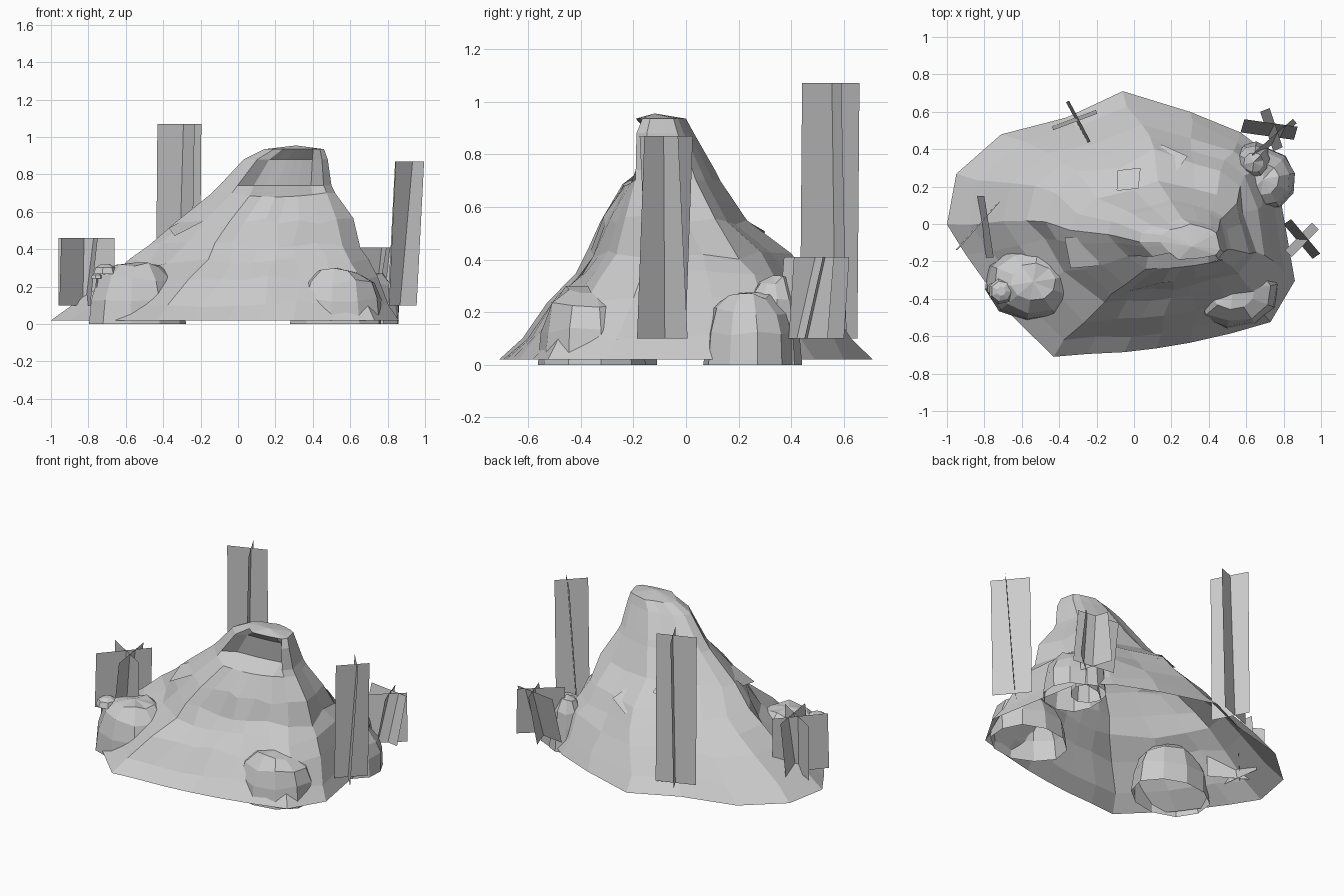
import bpy, bmesh, math, random
from mathutils import Vector

if "Cube" in bpy.data.objects:
    bpy.data.objects.remove(bpy.data.objects["Cube"])

random.seed(4)
grey = bpy.data.materials.new("pale_stone_grey")
grey.diffuse_color = (0.6, 0.6, 0.6, 1)
grey.use_nodes = True
grey.node_tree.nodes["Principled BSDF"].inputs["Base Color"].default_value = grey.diffuse_color


def add_object(name, bm):
    me = bpy.data.meshes.new(name)
    bm.to_mesh(me)
    bm.free()
    me.materials.append(grey)
    ob = bpy.data.objects.new(name, me)
    bpy.context.collection.objects.link(ob)
    return ob


# Mound: base outline refitted into a shrinking box at each height
outline = [(-1, 0), (-.95, .27), (-.71, .48), (-.36, .57), (-.06, .71), (.3, .6),
           (.57, .49), (.74, .36), (.79, .1), (.86, -.3), (.73, -.52), (.52, -.58), (.3, -.63),
           (.12, -.66), (-.05, -.68), (-.25, -.69), (-.43, -.705), (-.7, -.44), (-.9, -.16)]
# height, x min, x max, y min, y max
levels = [(.02, -1, .86, -.705, .71), (.11, -.87, .80, -.62, .64),
          (.25, -.69, .75, -.51, .54), (.34, -.56, .69, -.43, .47),
          (.42, -.46, .64, -.37, .39), (.55, -.34, .60, -.31, .23),
          (.70, -.14, .52, -.24, .13), (.74, -.10, .50, -.235, .11),
          (.88, .03, .48, -.22, .03), (.935, .14, .46, -.19, .0)]
bm = bmesh.new()
rings = []
for i, (z, x0, x1, y0, y1) in enumerate(levels):
    ring = []
    for px, py in outline:
        x = x0 + (px + 1) / 1.86 * (x1 - x0)
        y = y0 + (py + .7) / 1.41 * (y1 - y0)
        dz = 0
        if 0 < i < 6:
            x += random.uniform(-.02, .02)
            y += random.uniform(-.015, .015)
            dz = random.uniform(-.02, .02)
        # hollow under the summit, open to the front
        if i in (7, 8) and py < -.55 and .04 < x < .42:
            y += .11 if i == 7 else .08
        # front lip of the hollow dips in the middle
        if i == 6 and py < -.5:
            dz = -.02 + .3 * (x - .2) ** 2
        ring.append(bm.verts.new((x, y, z + dz)))
    rings.append(ring)
n = len(outline)
for a, b in zip(rings, rings[1:]):
    for k in range(n):
        j = (k + 1) % n
        bm.faces.new((a[j], a[k], b[k], b[j]))
top = bm.verts.new((.31, -.12, .955))
for k in range(n):
    bm.faces.new((rings[-1][(k + 1) % n], rings[-1][k], top))
bmesh.ops.recalc_face_normals(bm, faces=bm.faces)
add_object("mound", bm)


# Boulders: chunky domes with steep sides, open underneath
def boulder(name, x, y, rx, ry, h, sides=10):
    bm = bmesh.new()
    rs = []
    for s, z in ((1, 0), (.94, .42), (.8, .74), (.48, .95)):
        ring = []
        for k in range(sides):
            a = 2 * math.pi * (k + .3) / sides
            q = s * random.uniform(.95, 1.03)
            dz = random.uniform(-.05, .05) if z else 0
            ring.append(bm.verts.new((x + rx * q * math.cos(a), y + ry * q * math.sin(a),
                                      h * (z + dz))))
        rs.append(ring)
    for a, b in zip(rs, rs[1:]):
        for k in range(sides):
            j = (k + 1) % sides
            bm.faces.new((a[k], a[j], b[j], b[k]))
    tip = bm.verts.new((x, y, h))
    for k in range(sides):
        bm.faces.new((rs[-1][k], rs[-1][(k + 1) % sides], tip))
    add_object(name, bm)


boulder("boulder_front_right", .53, -.36, .25, .205, .30)
boulder("boulder_back_right", .69, .24, .18, .175, .275)
boulder("boulder_back_upper", .64, .33, .11, .11, .34)
boulder("boulder_front_left", -.54, -.31, .26, .21, .33)


# Plant cards: crossed upright sheets that lean slightly
def cards(name, sheets, z0, z1):
    bm = bmesh.new()
    for ax, ay, bx, by, lx, ly in sheets:
        pts = [(ax - lx, ay - ly, z0), (bx - lx, by - ly, z0),
               (bx + lx, by + ly, z1), (ax + lx, ay + ly, z1)]
        bm.faces.new([bm.verts.new(p) for p in pts])
    add_object(name, bm)


cards("tall_plant_right", [(.82, .012, .975, -.172, .02, .014),
                           (.825, -.158, .97, -.012, .018, -.018)], .1, .87)
cards("tall_plant_back", [(-.435, .512, -.2, .6, .004, -.01),
                          (-.355, .655, -.24, .437, .008, .004)], .1, 1.07)
cards("bush_left", [(-.96, .08, -.66, -.1, 0, 0), (-.95, -.14, -.72, .12, .005, 0),
                    (-.82, .15, -.77, -.18, .02, 0)], .1, .46)
cards("bush_back_right", [(.58, .525, .865, .485, .01, .035), (.7, .61, .77, .4, .025, .01),
                          (.64, .36, .86, .55, -.01, .012)], .1, .41)


# Mushrooms: low-sided stem and domed cap
def mushroom(name, x, y, z0, z1, r):
    bm = bmesh.new()
    prof = [(r * .22, z0), (r * .16, z1 - r * .7), (r, z1 - r * .75),
            (r * .8, z1 - r * .25), (r * .35, z1)]
    rs = [[bm.verts.new((x + q * math.cos(k * math.pi / 3.5),
                         y + q * math.sin(k * math.pi / 3.5), z)) for k in range(7)]
          for q, z in prof]
    for a, b in zip(rs, rs[1:]):
        for k in range(7):
            j = (k + 1) % 7
            bm.faces.new((a[k], a[j], b[j], b[k]))
    bm.faces.new(rs[-1])
    add_object(name, bm)


mushroom("mushroom_large", -.71, -.36, .14, .32, .07)
mushroom("mushroom_small", -.755, -.35, .15, .27, .035)


# Moss patches: small tilted sheets lying on the slope
def patch(name, c, r, normal):
    q = Vector(normal).to_track_quat('Z', 'Y')
    bm = bmesh.new()
    vs = [bm.verts.new(Vector(c) + q @ Vector((r * math.cos(a), r * math.sin(a), 0)))
          for a in (.3, 1.8, 3.4, 5.0)]
    bm.faces.new(vs)
    add_object(name, bm)


patch("moss_back_right", (.18, .34, .44), .11, (0, .6, .8))
patch("moss_back", (-.03, .24, .52), .09, (-.3, .5, .8))
patch("moss_left", (-.28, -.15, .53), .12, (-.4, -.3, .85))
